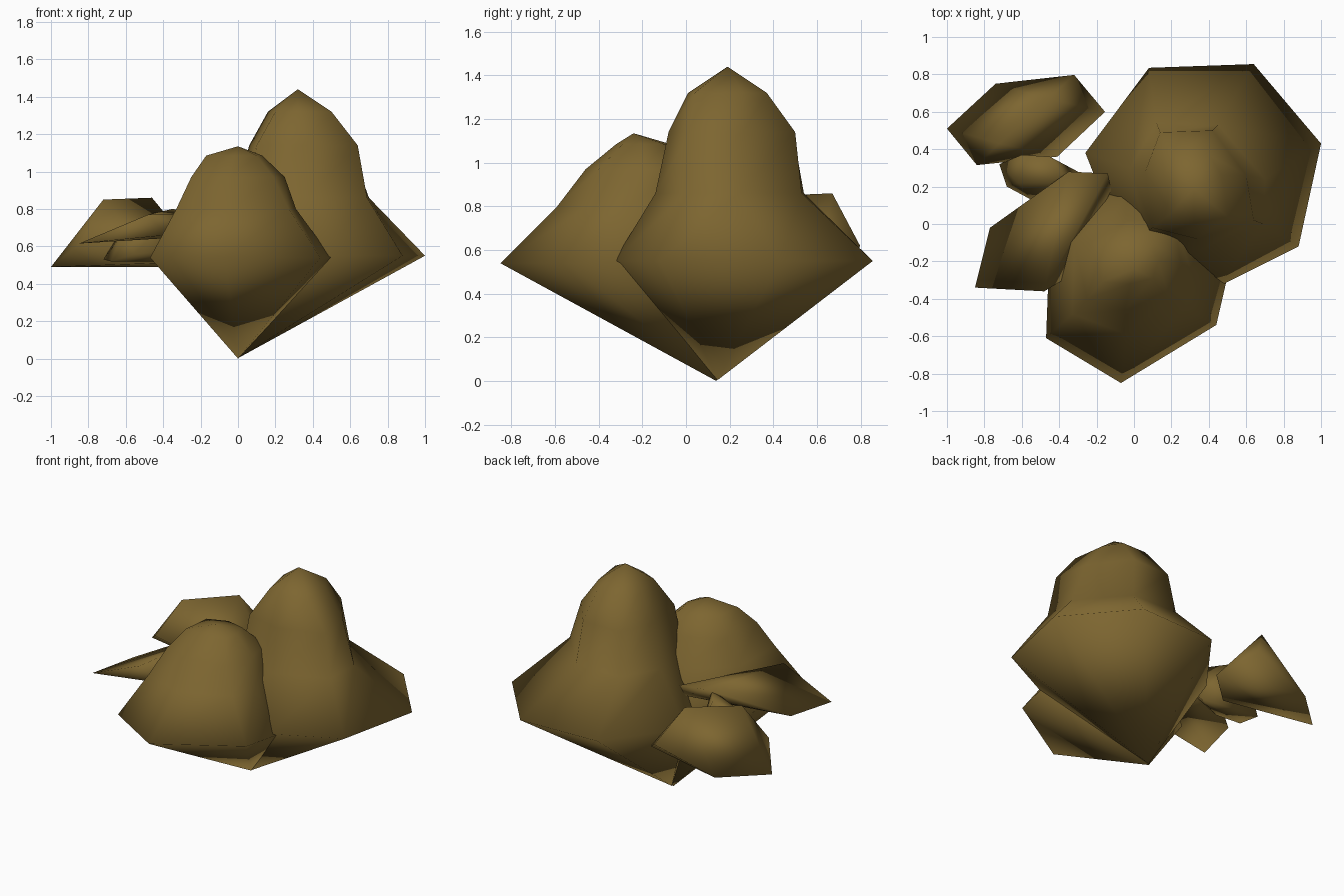
import bpy, bmesh, math

if "Cube" in bpy.data.objects:
    bpy.data.objects.remove(bpy.data.objects["Cube"])

stone = bpy.data.materials.new("brown_stone")
stone.diffuse_color = (0.205, 0.132, 0.03, 1)
stone.use_nodes = True
stone.node_tree.nodes["Principled BSDF"].inputs["Base Color"].default_value = stone.diffuse_color


def finish(bm, name):
    """Make a smooth-shaded object from the bmesh."""
    bmesh.ops.recalc_face_normals(bm, faces=bm.faces)
    for f in bm.faces:
        f.smooth = True
    me = bpy.data.meshes.new(name)
    bm.to_mesh(me)
    bm.free()
    me.materials.append(stone)
    ob = bpy.data.objects.new(name, me)
    bpy.context.collection.objects.link(ob)
    return ob


def boulder(name, rings, top, bottom):
    """Loft level outlines (z, points) and close them with two tips."""
    bm = bmesh.new()
    loops = [[bm.verts.new((x, y, z)) for x, y in pts] for z, pts in rings]
    tip, foot = bm.verts.new(top), bm.verts.new(bottom)
    n = len(loops[0])
    for i in range(n):
        j = (i + 1) % n
        for a, b in zip(loops, loops[1:]):
            bm.faces.new((a[i], a[j], b[j], b[i]))
        bm.faces.new((loops[-1][i], loops[-1][j], tip))
        bm.faces.new((loops[0][j], loops[0][i], foot))
    return finish(bm, name)


def shard(name, points):
    """Angular chip: convex hull of a few corner points."""
    bm = bmesh.new()
    vs = [bm.verts.new(p) for p in points]
    res = bmesh.ops.convex_hull(bm, input=vs)
    junk = {v for v in res["geom_interior"] if isinstance(v, bmesh.types.BMVert)}
    bmesh.ops.delete(bm, geom=list(junk), context='VERTS')
    return finish(bm, name)


# Tall boulder at the back right
boulder("tall_boulder", [
    (.55, [(1, .43), (.64, .855), (.08, .835), (-.26, .38), (-.03, -.2), (.46, -.33), (.88, -.12)]),
    (.86, [(.70, .24), (.45, .53), (.12, .54), (-.02, .3), (.06, -.05), (.36, -.14), (.69, 0)]),
    (1.14, [(.60, .26), (.42, .5), (.14, .49), (.06, .28), (.1, -.02), (.34, -.08), (.64, .02)]),
    (1.32, [(.47, .26), (.4, .37), (.22, .37), (.16, .26), (.2, .06), (.32, .01), (.5, .04)]),
], (.32, .19, 1.44), (.005, .145, .005))

# Lower boulder at the front
boulder("front_boulder", [
    (.54, [(.5, -.28), (.3, .12), (-.1, .24), (-.45, -.08), (-.47, -.61), (-.07, -.85), (.44, -.54)]),
    (.8, [(.31, -.26), (.26, .02), (-.06, .12), (-.32, -.1), (-.33, -.48), (-.04, -.59), (.27, -.45)]),
    (.97, [(.25, -.2), (.22, -.02), (-.03, .02), (-.23, -.1), (-.25, -.4), (-.05, -.46), (.19, -.4)]),
    (1.085, [(.13, -.2), (.1, -.1), (-.02, -.07), (-.15, -.12), (-.17, -.31), (-.02, -.32), (.1, -.29)]),
], (0, -.24, 1.135), (0, .14, 0))

# Wedge shard at the back left
shard("back_shard",
      [(-1, .51, .49), (-.74, .75, .49), (-.84, .315, .62), (-.32, .797, .62),
       (-.72, .43, .85), (-.46, .67, .86), (-.155, .6, .49), (-.41, .36, .51)])

# Thin pointed shard at the front left
shard("left_shard",
      [(-.85, -.34, .615), (-.77, -.02, .62), (-.48, -.36, .77), (-.35, .28, .8),
       (-.38, -.3, .66), (-.12, .18, .66), (-.14, .27, .77), (-.55, .13, .68)])

# Small chip between the shards
shard("middle_chip",
      [(-.72, .32, .53), (-.68, .2, .52), (-.55, .13, .56), (-.32, .2, .58),
       (-.3, .28, .52), (-.6, .37, .72), (-.45, .36, .78), (-.62, .22, .66), (-.35, .22, .78)])
